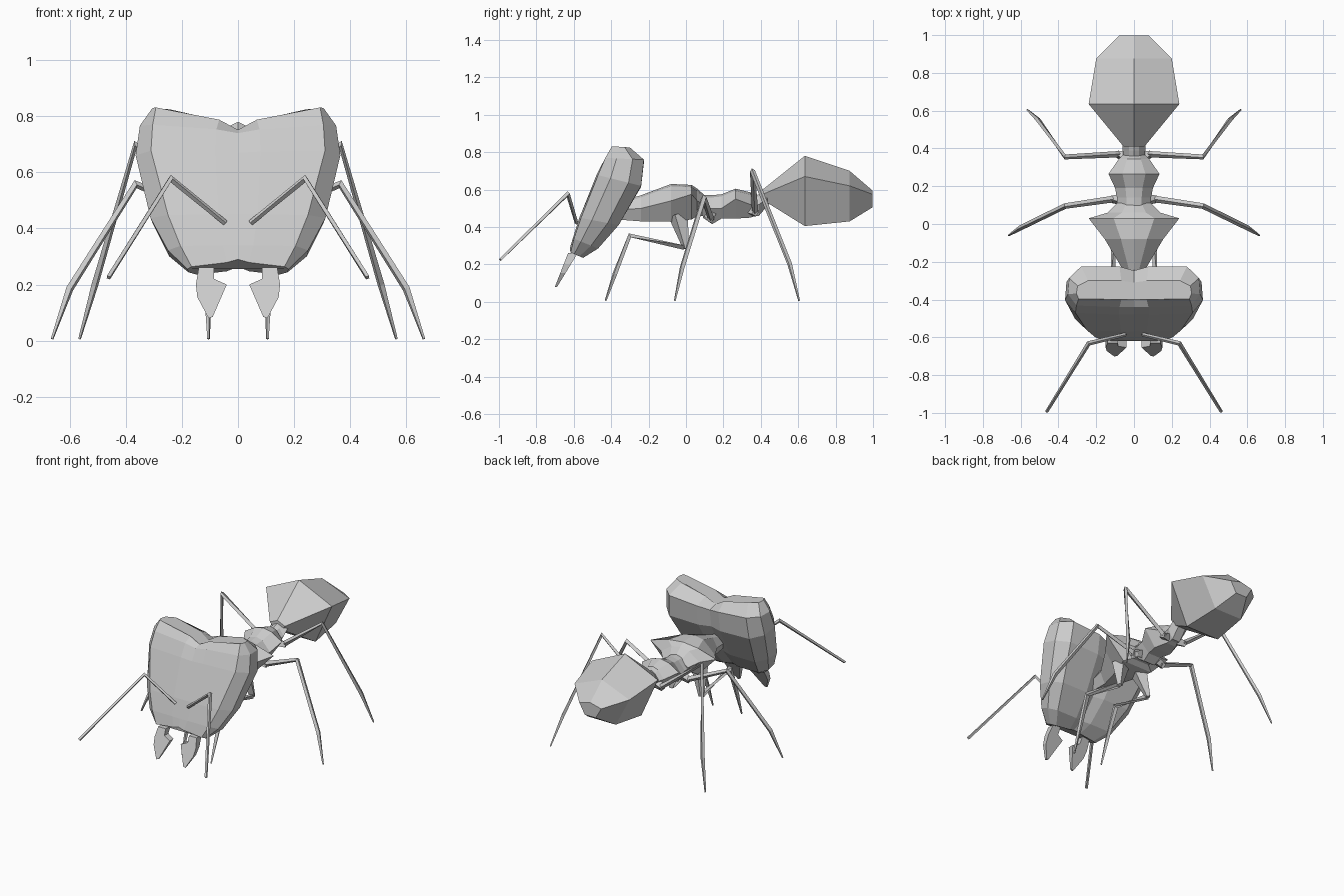
import bpy, bmesh
from mathutils import Vector


def skin(name, rings):
    """Join closed rings of points into a capped, flat-shaded object."""
    bm = bmesh.new()
    loops = [[bm.verts.new(p) for p in r] for r in rings]
    n = len(loops[0])
    for a, b in zip(loops, loops[1:]):
        for i in range(n):
            j = (i + 1) % n
            bm.faces.new((a[i], a[j], b[j], b[i]))
    bm.faces.new(loops[0])
    bm.faces.new(loops[-1])
    bmesh.ops.recalc_face_normals(bm, faces=bm.faces)
    me = bpy.data.meshes.new(name)
    bm.to_mesh(me)
    bm.free()
    ob = bpy.data.objects.new(name, me)
    bpy.context.collection.objects.link(ob)
    return ob


def mirrored(half):
    """Complete a half ring that starts and ends at x = 0."""
    return half + [(-x, y, z) for x, y, z in half[-2:0:-1]]


def body(name, stations, top=0.45, low=0.45):
    """Stations: y, top z, side z, bottom z, half width."""
    rings = []
    for y, zt, zm, zb, w in stations:
        half = [(0, y, zt)]
        if top:
            half.append((w * top, y, zt - 0.012))
        half += [(w, y, zm), (w * low, y, zb), (0, y, zb)]
        rings.append(mirrored(half))
    skin(name, rings)


def limb_pair(name, path):
    """Four-sided tapered limb on both sides; path of (x, y, z, radius)."""
    pts = [Vector(p[:3]) for p in path]
    for side, s in (("left", -1), ("right", 1)):
        rings = []
        for i, p in enumerate(pts):
            a = (p - pts[i - 1]).normalized() if i else Vector()
            b = (pts[i + 1] - p).normalized() if i < len(pts) - 1 else Vector()
            d = (a + b).normalized()
            u = d.cross(Vector((0.31, 0.87, 0.12))).normalized()
            v = d.cross(u)
            r = path[i][3]
            ring = [p + u * r, p + v * r, p - u * r, p - v * r]
            rings.append([(s * q.x, q.y, q.z) for q in ring])
        skin(f"{side}_{name}", rings)


# Head: tilted rings from mouth to crown, with a central groove
# front y, front z, back y, back z, half width, front corner fraction, groove depth
head = [(-0.62, 0.265, -0.55, 0.235, 0.18, 0.92, -0.025),
        (-0.605, 0.34, -0.47, 0.285, 0.25, 0.82, 0),
        (-0.57, 0.45, -0.36, 0.41, 0.312, 0.80, 0),
        (-0.48, 0.68, -0.24, 0.62, 0.365, 0.85, 0.01),
        (-0.44, 0.77, -0.225, 0.76, 0.35, 0.87, 0.03),
        (-0.40, 0.832, -0.30, 0.825, 0.305, 0.96, 0.08)]
rings = []
for yf, zf, yb, zb, w, c, g in head:
    section = [(0, 0, 1), (0.22, 0, 0.55), (c, 0.04, 0), (1, 0.32, 0),
               (0.98, 0.72, 0), (0.8, 1, 0), (0.22, 1, 0.5), (0, 0.9, 1)]
    rings.append(mirrored([(u * w, yf + (yb - yf) * v, zf + (zb - zf) * v - g * k)
                           for u, v, k in section]))
skin("head", rings)

# Mandibles: flat blades hanging from the mouth
blade = [(0.085, 0.26), (0.085, 0.22), (0.04, 0.20), (0.09, 0.085),
         (0.105, 0.08), (0.145, 0.155), (0.15, 0.20), (0.14, 0.26)]
for side, s in (("left", -1), ("right", 1)):
    faces = []
    for k in (-1, 1):
        faces.append([(s * x, -0.61 - (0.25 - z) * 0.5 + k * (0.006 + 0.11 * (z - 0.08)), z)
                      for x, z in blade])
    skin(f"{side}_mandible", faces)

# Trunk segments
body("front_thorax", [(-0.37, 0.53, 0.49, 0.44, 0.04), (-0.24, 0.57, 0.50, 0.43, 0.06),
                      (-0.08, 0.63, 0.54, 0.43, 0.155), (0.03, 0.625, 0.575, 0.44, 0.24),
                      (0.06, 0.605, 0.54, 0.46, 0.14), (0.11, 0.56, 0.51, 0.46, 0.09)])
body("rear_thorax", [(0.09, 0.57, 0.50, 0.45, 0.09), (0.14, 0.57, 0.50, 0.415, 0.09),
                     (0.19, 0.575, 0.50, 0.445, 0.10), (0.265, 0.605, 0.55, 0.445, 0.135),
                     (0.345, 0.585, 0.52, 0.45, 0.08), (0.37, 0.55, 0.51, 0.46, 0.055)])
body("waist", [(0.35, 0.56, 0.51, 0.46, 0.055), (0.39, 0.575, 0.52, 0.46, 0.06),
               (0.45, 0.59, 0.565, 0.53, 0.06)])

# Abdomen: six-sided
body("abdomen", [(0.41, 0.60, 0.575, 0.545, 0.055), (0.635, 0.78, 0.67, 0.405, 0.24),
                 (0.875, 0.70, 0.62, 0.43, 0.20), (0.997, 0.595, 0.575, 0.505, 0.08)],
     top=0, low=0.5)

# Antennae
limb_pair("antenna", [(0.045, -0.585, 0.42, 0.010), (0.24, -0.632, 0.578, 0.013),
                      (0.462, -0.993, 0.225, 0.009)])

# Legs
limb_pair("front_hip", [(0.07, -0.04, 0.46, 0.055), (0.11, 0.0, 0.285, 0.016)])
limb_pair("front_leg", [(0.11, -0.01, 0.29, 0.017), (0.11, -0.30, 0.355, 0.017),
                        (0.107, -0.38, 0.15, 0.013), (0.105, -0.43, 0.006, 0.005)])
limb_pair("middle_hip", [(0.05, 0.13, 0.47, 0.035), (0.12, 0.13, 0.44, 0.02)])
limb_pair("middle_leg", [(0.09, 0.135, 0.44, 0.018), (0.365, 0.095, 0.558, 0.015),
                         (0.60, -0.02, 0.185, 0.014), (0.663, -0.06, 0.006, 0.005)])
limb_pair("hind_hip", [(0.03, 0.35, 0.49, 0.035), (0.09, 0.37, 0.475, 0.02)])
limb_pair("hind_leg", [(0.07, 0.37, 0.475, 0.017), (0.365, 0.355, 0.70, 0.014),
                       (0.51, 0.555, 0.20, 0.013), (0.565, 0.605, 0.006, 0.005)])
